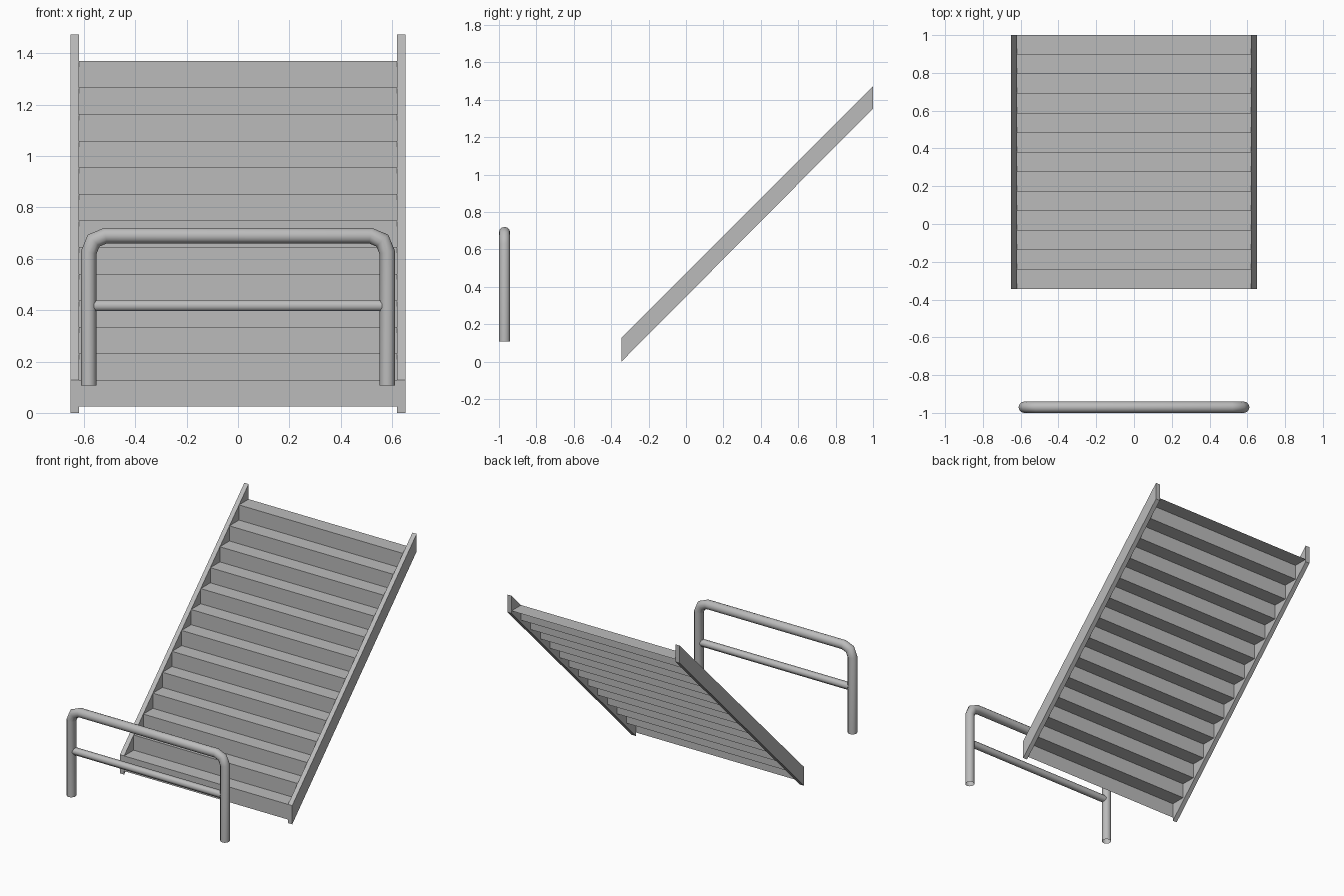
import bpy, bmesh, math
from mathutils import Vector

cube = bpy.data.objects.get("Cube")
if cube:
    bpy.data.objects.remove(cube, do_unlink=True)

grey = bpy.data.materials.new("grey_metal")
grey.use_nodes = True
grey.diffuse_color = (0.5, 0.5, 0.5, 1)
grey.node_tree.nodes["Principled BSDF"].inputs["Base Color"].default_value = (0.5, 0.5, 0.5, 1)


def finish(name, bm, smooth=False):
    mesh = bpy.data.meshes.new(name)
    bm.to_mesh(mesh)
    bm.free()
    mesh.materials.append(grey)
    for poly in mesh.polygons:
        poly.use_smooth = smooth
    obj = bpy.data.objects.new(name, mesh)
    bpy.context.collection.objects.link(obj)
    return obj


def extrude_profile(name, points, x0, x1, closed):
    """Sweep a (y, z) profile from x0 to x1; open profiles give a thin sheet."""
    bm = bmesh.new()
    a = [bm.verts.new((x0, y, z)) for y, z in points]
    b = [bm.verts.new((x1, y, z)) for y, z in points]
    n = len(points)
    for i in range(n if closed else n - 1):
        j = (i + 1) % n
        bm.faces.new((a[i], b[i], b[j], a[j]))
    if closed:
        bm.faces.new(a)
        bm.faces.new(b)
        bmesh.ops.recalc_face_normals(bm, faces=bm.faces)
    return finish(name, bm)


def tube(name, path, radius, sides):
    """Sweep a ring with mitred joints along a path in an x-z plane."""
    bm = bmesh.new()
    path = [Vector(p) for p in path]
    across = Vector((0, 1, 0))
    rings = []
    for i, p in enumerate(path):
        d_in = (p - path[max(i - 1, 0)]).normalized()
        d_out = (path[min(i + 1, len(path) - 1)] - p).normalized()
        tangent = (d_in + d_out).normalized()
        side = tangent.cross(across)
        ends = d_in.length == 0 or d_out.length == 0
        stretch = 1 if ends else 1 / tangent.dot(d_in)
        ring = []
        for k in range(sides):
            t = math.tau * k / sides
            ring.append(bm.verts.new(p + radius * (math.cos(t) * across + stretch * math.sin(t) * side)))
        rings.append(ring)
    for r, s in zip(rings, rings[1:]):
        for k in range(sides):
            m = (k + 1) % sides
            bm.faces.new((r[k], r[m], s[m], s[k]))
    bmesh.ops.recalc_face_normals(bm, faces=bm.faces)
    return finish(name, bm, True)


# Folded sheet of risers and treads
STEPS, FRONT, BACK, BASE = 13, -0.345, 1.0, 0.024
run = (BACK - FRONT) / STEPS
rise = (1.37 - BASE) / STEPS
zigzag = [(FRONT, BASE)]
for i in range(STEPS):
    z = BASE + (i + 1) * rise
    zigzag += [(FRONT + i * run, z), (FRONT + (i + 1) * run, z)]
extrude_profile("stair_steps", zigzag, -0.622, 0.622, False)

# Sloping side boards
board = [(FRONT, 0), (BACK, 1.353), (BACK, 1.473), (FRONT, 0.128)]
for name, s in (("left_stringer", 1), ("right_stringer", -1)):
    extrude_profile(name, board, s * 0.62, s * 0.652, True)

# Bent handrail frame
R, Y, LEG, TOP, BEND = 0.03, -0.97, 0.581, 0.69, 0.065
half = [(LEG, 0.107)]
for k in range(3):
    t = math.pi / 4 * k
    half.append((LEG - BEND + BEND * math.cos(t), TOP - BEND + BEND * math.sin(t)))
path = [(x, Y, z) for x, z in half] + [(-x, Y, z) for x, z in reversed(half)]
tube("rail_frame", path, R, 12)

# Middle bar between the legs
tube("rail_crossbar", [(-0.56, Y, 0.417), (0.56, Y, 0.417)], 0.0245, 6)
